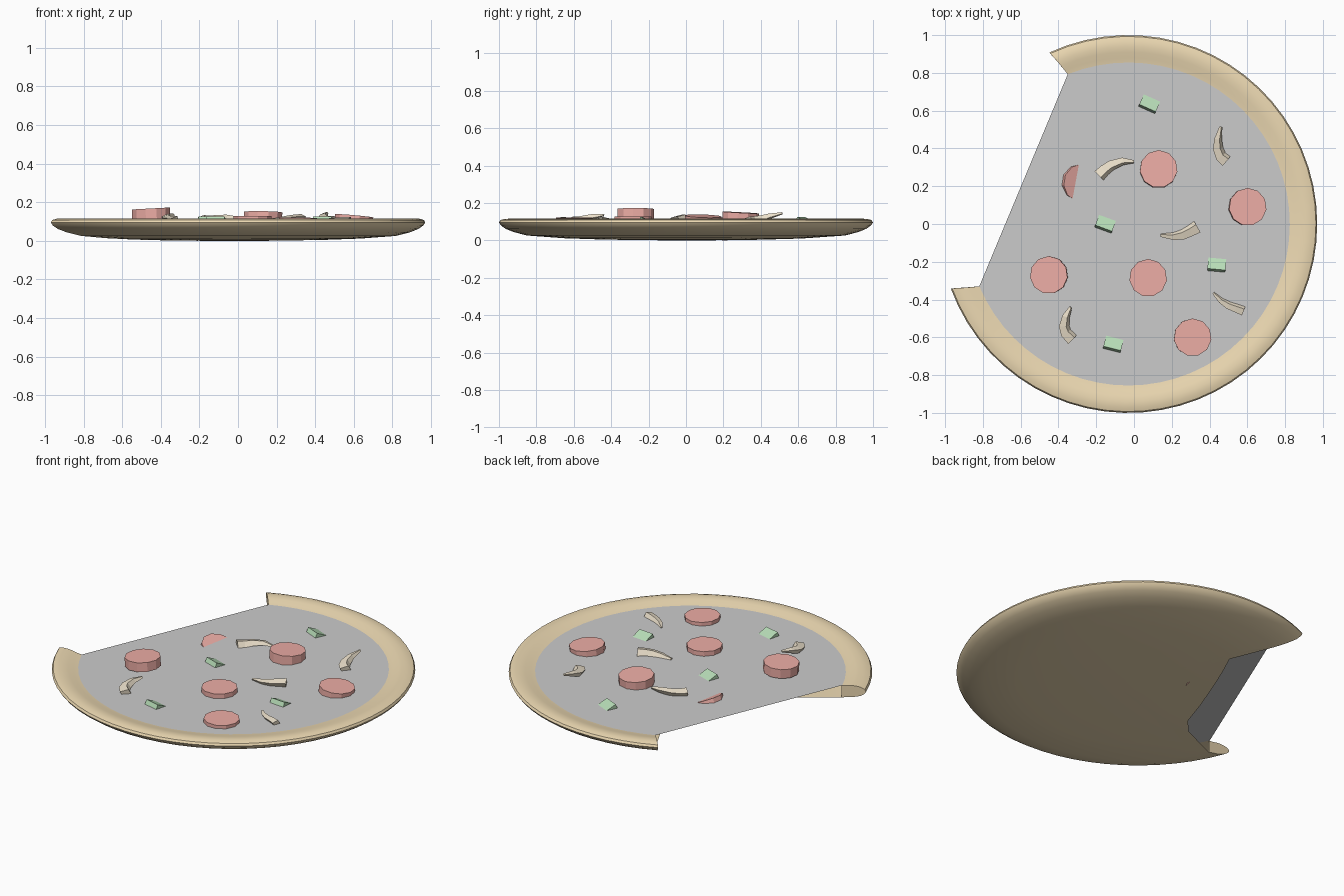
import bpy, bmesh
from math import radians, cos, sin, hypot
from mathutils import Matrix, Vector

if "Cube" in bpy.data.objects:
    bpy.data.objects.remove(bpy.data.objects["Cube"])

CX = -0.03
MID = -22.65
SEG = 48


def material(name, rgb):
    m = bpy.data.materials.new(name)
    m.diffuse_color = (*rgb, 1)
    m.use_nodes = True
    m.node_tree.nodes["Principled BSDF"].inputs["Base Color"].default_value = m.diffuse_color
    return m


CRUST = material("crust", (0.85, 0.70, 0.45))
RED = material("sausage", (0.85, 0.42, 0.38))
GREEN = material("pepper", (0.48, 0.73, 0.48))
CREAM = material("mushroom", (0.84, 0.75, 0.60))


def finish(bm, name, mat=None, smooth=False):
    bmesh.ops.recalc_face_normals(bm, faces=bm.faces[:])
    me = bpy.data.meshes.new(name)
    bm.to_mesh(me)
    bm.free()
    ob = bpy.data.objects.new(name, me)
    bpy.context.collection.objects.link(ob)
    if mat:
        me.materials.append(mat)
    if smooth:
        bpy.ops.object.select_all(action='DESELECT')
        ob.select_set(True)
        bpy.context.view_layer.objects.active = ob
        bpy.ops.object.shade_smooth_by_angle(angle=radians(40))
    return ob


def on_pizza(i, r, z):
    # point at arc step i; the open ends are cut slightly off radial
    half = 118.7 + 18.7 * r
    a = radians(MID + half * (2 * i / SEG - 1))
    return Vector((CX + r * cos(a), r * sin(a), z))


def bowl(x, y):
    r = hypot(x - CX, y)
    return 0.022 * r * r + 0.026 * r ** 6


# dough: rolled rim plus shallow bowl underneath, open where the slice is missing
bm = bmesh.new()
rim = [(0.85, 0.026), (0.92, 0.044), (0.965, 0.062), (0.99, 0.08), (1.0, 0.095),
       (0.993, 0.108), (0.97, 0.115), (0.94, 0.116), (0.91, 0.112), (0.88, 0.104), (0.85, 0.099)]
rows = [[bm.verts.new(on_pizza(i, r, z)) for r, z in rim] for i in range(SEG + 1)]
for a, b in zip(rows, rows[1:]):
    for k in range(len(rim) - 1):
        bm.faces.new((a[k], b[k], b[k + 1], a[k + 1]))
bm.faces.new(rows[0])
bm.faces.new(rows[-1])
bite = [(-0.27, 0.71), (-0.20, 0.60), (-0.27, 0.45), (-0.34, 0.28), (-0.42, 0.07),
        (-0.48, -0.11), (-0.56, -0.20), (-0.68, -0.26)]
edge = [r[0] for r in rows] + [bm.verts.new((x, y, bowl(x, y))) for x, y in bite]
hub = Vector((0.1, -0.06, 0))
outer = edge
for t in (0.75, 0.5, 0.25):
    inner = []
    for v in edge:
        p = hub.lerp(v.co, t)
        inner.append(bm.verts.new((p.x, p.y, bowl(p.x, p.y))))
    for k in range(len(edge)):
        j = (k + 1) % len(edge)
        bm.faces.new((outer[k], outer[j], inner[j], inner[k]))
    outer = inner
centre = bm.verts.new(hub)
for k in range(len(outer)):
    bm.faces.new((outer[k], outer[(k + 1) % len(outer)], centre))
finish(bm, "dough", CRUST, True)

# cheese: flat sheet closed by a straight chord
bm = bmesh.new()
bm.faces.new([bm.verts.new(on_pizza(i, 0.855, 0.1)) for i in range(SEG + 1)])
finish(bm, "cheese")

# sausage slices: x, y, top height, tilt about x, tilt about y
slices = [(0.13, 0.29, 0.149, -3, 1), (0.60, 0.09, 0.130, -2, 5),
          (-0.45, -0.27, 0.168, 0, -3), (0.075, -0.285, 0.128, 0, 0),
          (0.31, -0.60, 0.121, 0, 1), (-0.29, 0.22, 0.090, 4, 22)]
for n, (x, y, top, tx, ty) in enumerate(slices):
    bm = bmesh.new()
    rot = Matrix.Rotation(radians(ty), 4, 'Y') @ Matrix.Rotation(radians(tx), 4, 'X')
    bmesh.ops.create_cone(bm, cap_ends=True, segments=11, radius1=0.1, radius2=0.1, depth=0.055,
                          matrix=Matrix.Translation((x, y, top - 0.0275)) @ rot)
    finish(bm, f"sausage_slice_{n + 1}", RED)

# pepper chunks: tilted blocks sunk in the cheese
for n, (x, y, turn) in enumerate([(0.09, 0.655, -24), (-0.145, 0.02, -20),
                                  (0.44, -0.195, -5), (-0.105, -0.615, -14)]):
    bm = bmesh.new()
    m = (Matrix.Translation((x, y, 0.073)) @ Matrix.Rotation(radians(turn), 4, 'Z')
         @ Matrix.Rotation(radians(-24), 4, 'X') @ Matrix.Diagonal((0.095, 0.125, 0.06, 1)))
    bmesh.ops.create_cube(bm, size=1, matrix=m)
    finish(bm, f"pepper_chunk_{n + 1}", GREEN)

# mushroom slices: four-sided tapering hooks, thin tip to thick stem
hooks = [
    [(0.00, 0.33, 0.120), (-0.06, 0.332, 0.122), (-0.12, 0.31, 0.115), (-0.155, 0.285, 0.11), (-0.185, 0.255, 0.11)],
    [(0.46, 0.515, 0.145), (0.445, 0.45, 0.130), (0.445, 0.40, 0.115), (0.46, 0.36, 0.108), (0.49, 0.335, 0.104)],
    [(0.14, -0.06, 0.106), (0.21, -0.065, 0.108), (0.26, -0.055, 0.112), (0.30, -0.035, 0.116), (0.335, -0.015, 0.115)],
    [(0.42, -0.365, 0.106), (0.46, -0.405, 0.106), (0.50, -0.43, 0.106), (0.54, -0.445, 0.108), (0.58, -0.46, 0.106)],
    [(-0.335, -0.44, 0.135), (-0.36, -0.49, 0.128), (-0.37, -0.54, 0.115), (-0.36, -0.575, 0.108), (-0.325, -0.61, 0.104)],
]
widths = [0.008, 0.02, 0.027, 0.03, 0.034]
for n, path in enumerate(hooks):
    bm = bmesh.new()
    rings = []
    for k, p in enumerate(path):
        d = (Vector(path[min(k + 1, 4)]) - Vector(path[max(k - 1, 0)])).normalized()
        side = d.cross(Vector((0, 0, 1))).normalized()
        up = side.cross(d)
        w = widths[k] * (0.75 if n == 3 else 1)
        rings.append([bm.verts.new(Vector(p) + side * w * a + up * w * 0.7 * b)
                      for a, b in ((1, 0.5), (-0.4, 1), (-1, -0.5), (0.4, -1))])
    for a, b in zip(rings, rings[1:]):
        for k in range(4):
            j = (k + 1) % 4
            bm.faces.new((a[k], a[j], b[j], b[k]))
    bm.faces.new(rings[0])
    bm.faces.new(rings[-1])
    finish(bm, f"mushroom_slice_{n + 1}", CREAM)
